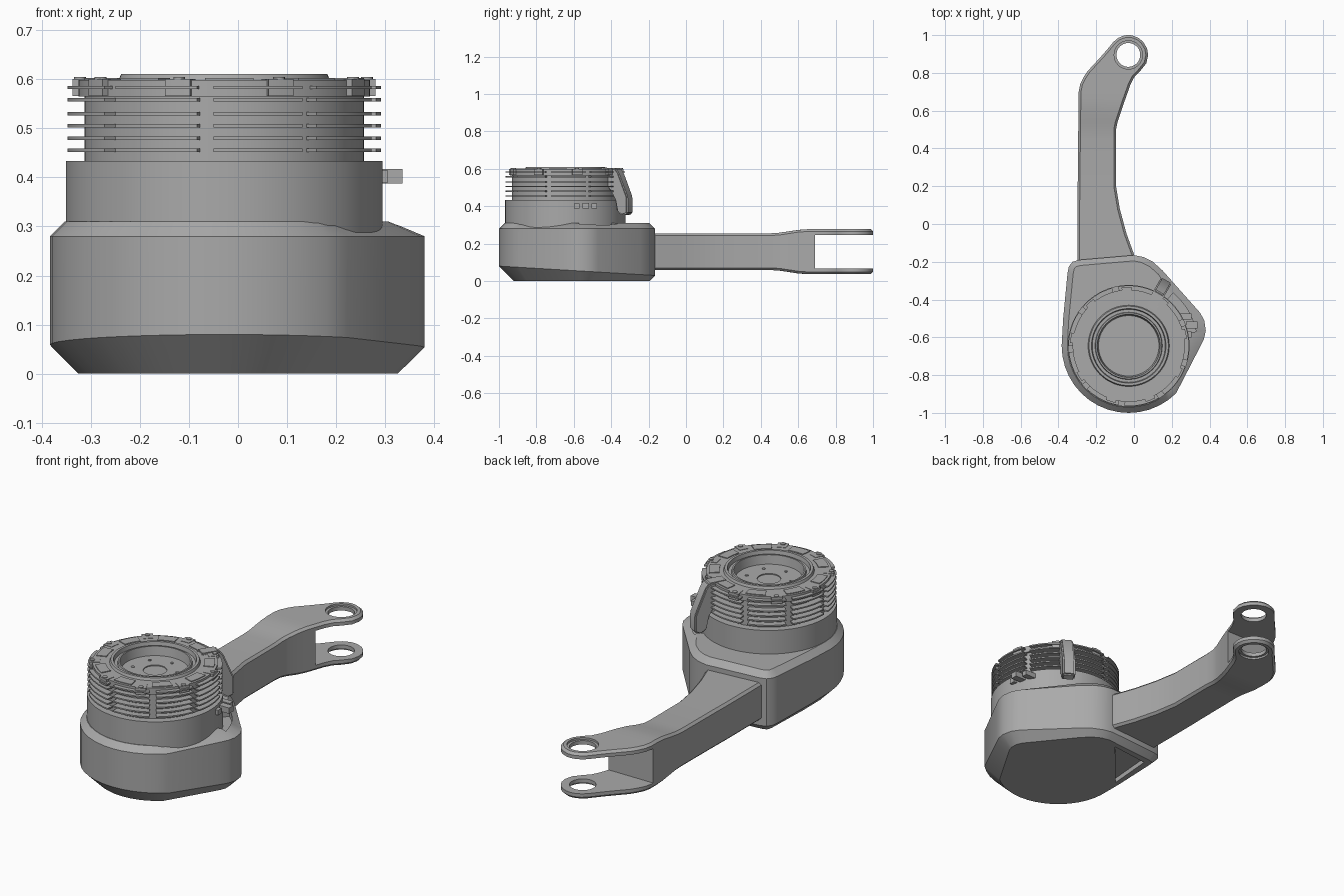
import bpy, bmesh, math
from mathutils import Vector, Matrix

cube = bpy.data.objects.get("Cube")
if cube:
    bpy.data.objects.remove(cube, do_unlink=True)

grey = bpy.data.materials.new("machined grey")
grey.use_nodes = True
grey.diffuse_color = (0.4, 0.4, 0.4, 1)
grey.node_tree.nodes["Principled BSDF"].inputs["Base Color"].default_value = grey.diffuse_color

CX, CY = -0.028, -0.645      # drum axis
HX, HY = -0.03, 0.895        # fork pin axis


def polar(r, deg, z=0.0):
    a = math.radians(deg)
    return Vector((CX + r * math.cos(a), CY + r * math.sin(a), z))


def finish(name, bm, angle=30):
    bmesh.ops.recalc_face_normals(bm, faces=bm.faces)
    mesh = bpy.data.meshes.new(name)
    bm.to_mesh(mesh)
    bm.free()
    mesh.materials.append(grey)
    ob = bpy.data.objects.new(name, mesh)
    bpy.context.collection.objects.link(ob)
    smooth(ob, angle)
    return ob


def smooth(ob, angle=30):
    bpy.ops.object.select_all(action='DESELECT')
    ob.select_set(True)
    bpy.context.view_layer.objects.active = ob
    bpy.ops.object.shade_smooth_by_angle(angle=math.radians(angle))


def loft(bm, rings, strip=False):
    """Skin a stack of equal rings; strip caps join mirrored point pairs."""
    loops = [[bm.verts.new(p) for p in ring] for ring in rings]
    n = len(loops[0])
    for a, b in zip(loops, loops[1:]):
        for i in range(n):
            j = (i + 1) % n
            bm.faces.new((a[i], a[j], b[j], b[i]))
    for cap in (loops[0], loops[-1]):
        if strip:
            for i in range(n // 2 - 1):
                bm.faces.new((cap[i], cap[i + 1], cap[n - 2 - i], cap[n - 1 - i]))
        else:
            bm.faces.new(cap)


def inset(points, amount):
    """Offset a counter-clockwise outline inwards by amount(x, y)."""
    out = []
    for i, p in enumerate(points):
        a = (p - points[i - 1]).normalized()
        b = (points[(i + 1) % len(points)] - p).normalized()
        na, nb = Vector((-a.y, a.x)), Vector((-b.y, b.x))
        out.append(p + (na + nb) / (1 + na.dot(nb)) * amount(p.x, p.y))
    return out


def revolve(bm, profile, cx=CX, cy=CY, n=72):
    turn = [math.tau * i / n for i in range(n)]
    loft(bm, [[(cx + r * math.cos(a), cy + r * math.sin(a), z) for a in turn]
              for r, z in profile])


def arc_block(bm, r0, r1, z0, z1, a0, a1, n=8):
    """Curved bar between two radii, two heights and two angles."""
    steps = [a0 + (a1 - a0) * i / n for i in range(n + 1)]
    flat = [(r1, a) for a in steps] + [(r0, a) for a in reversed(steps)]
    loft(bm, [[polar(r, a, z) for r, a in flat] for z in (z0, z1)])


def box(bm, centre, size):
    m = Matrix.Translation(centre) @ Matrix.Diagonal((*size, 1))
    bmesh.ops.create_cube(bm, size=1, matrix=m)


def cut(ob, bm):
    tool = finish("cutter", bm)
    tool.hide_render = True
    mod = ob.modifiers.new("cut", 'BOOLEAN')
    mod.operation, mod.solver, mod.object = 'DIFFERENCE', 'EXACT', tool
    bpy.ops.object.select_all(action='DESELECT')
    bpy.context.view_layer.objects.active = ob
    ob.select_set(True)
    bpy.ops.object.modifier_apply(modifier=mod.name)
    bpy.data.objects.remove(tool, do_unlink=True)
    smooth(ob)


# Housing: round at the front, nose on the left, straight back
outline = [polar(0.355, a).to_2d() for a in range(180, 316, 9)]
outline += [Vector(p) for p in (
    (0.345, -0.66), (0.37, -0.61), (0.38, -0.565), (0.372, -0.51), (0.35, -0.47),
    (0.15, -0.245), (0.1, -0.2), (0.05, -0.175), (0, -0.165),
    (-0.29, -0.19), (-0.325, -0.2), (-0.345, -0.225), (-0.352, -0.26), (-0.375, -0.5))]


def sloped(x, y):
    return 0.08 - 0.06 * (y + 1)


def top_inset(x, y):
    return 0.03 + 0.04 * min(1, max(0, (x - 0.15) / 0.2))


bm = bmesh.new()
loft(bm, [[(p.x, p.y, 0) for p in inset(outline, sloped)],
          [(p.x, p.y, sloped(p.x, p.y)) for p in outline],
          [(p.x, p.y, 0.28) for p in outline],
          [(p.x, p.y, 0.31) for p in inset(outline, top_inset)]])
housing = finish("housing", bm)

# Triangular pocket below and cable groove above
bm = bmesh.new()
loft(bm, [[(x, y, z) for x, y in ((-0.07, -0.23), (-0.28, -0.255), (-0.3, -0.5))]
          for z in (-0.05, 0.025)])
cut(housing, bm)
bm = bmesh.new()
arc_block(bm, 0.3, 0.365, 0.268, 0.4, 12, 50)
cut(housing, bm)

# Arm: stations of y, right edge, left edge
stations = [
    (-0.25, -0.3, 0.02), (-0.16, -0.3, 0), (-0.05, -0.3, -0.04), (0.08, -0.3, -0.075),
    (0.2, -0.298, -0.095), (0.45, -0.296, -0.095), (0.5, -0.295, -0.095),
    (0.54, -0.295, -0.087), (0.6, -0.294, -0.067), (0.65, -0.293, -0.05),
    (0.7, -0.293, -0.032), (0.74, -0.285, -0.018), (0.78, -0.265, 0.003),
    (0.81, -0.245, 0.033), (0.85, -0.208, 0.065), (0.895, -0.167, 0.075),
    (0.93, -0.137, 0.069), (0.965, -0.108, 0.048), (0.985, -0.084, 0.024),
    (0.997, -0.055, -0.005), (1.0, -0.04, -0.02)]
plan = [Vector((r, y)) for y, l, r in stations] + [Vector((l, y)) for y, l, r in reversed(stations)]


def half(y):
    t = min(1, max(0, (y - 0.45) / 0.2))
    return 0.098 + 0.022 * t * t * (3 - 2 * t)


rim = 0.012
small = inset(plan, lambda x, y: rim)
bm = bmesh.new()
loft(bm, [[(p.x, p.y, 0.157 + side * (half(q.y) - drop)) for p, q in zip(ring, plan)]
          for ring, side, drop in ((small, -1, 0), (plan, -1, rim), (plan, 1, rim), (small, 1, 0))],
     strip=True)
arm = finish("arm", bm)

# Fork slot and pin holes
bm = bmesh.new()
box(bm, (0, 0.94, 0.157), (1, 0.5, 0.18))
cut(arm, bm)
bm = bmesh.new()
revolve(bm, [(0.075, -0.05), (0.075, 0.047), (0.063, 0.047),
             (0.063, 0.267), (0.075, 0.267), (0.075, 0.36)], HX, HY, 40)
cut(arm, bm)

# Drum with stepped top and a sunken centre
bm = bmesh.new()
revolve(bm, [(0.322, 0.27), (0.322, 0.433), (0.285, 0.433), (0.285, 0.565), (0.297, 0.565),
             (0.297, 0.598), (0.215, 0.598), (0.21, 0.611), (0.197, 0.611), (0.193, 0.59),
             (0.178, 0.59), (0.175, 0.601), (0.167, 0.601), (0.16, 0.555), (0.056, 0.555),
             (0.056, 0.55), (0.05, 0.55)])
finish("drum", bm)

# Cooling fins in nine sectors
bm = bmesh.new()
for k in range(9):
    a = 23 + 40 * k
    for z in (0.455, 0.48, 0.505, 0.53, 0.558, 0.583):
        arc_block(bm, 0.28, 0.319, z - 0.0035, z + 0.0035, a + 3, a + 37)
finish("cooling_fins", bm)

# Rim lugs, lug screws and hub screws
bm = bmesh.new()
for k in range(9):
    a = 12 + 40 * k
    arc_block(bm, 0.26, 0.31, 0.566, 0.6, a - 5, a + 5)
    arc_block(bm, 0.235, 0.285, 0.59, 0.602, a + 10, a + 30)
    p = polar(0.297, a)
    revolve(bm, [(0.012, 0.59), (0.012, 0.604)], p.x, p.y, 16)
finish("rim_lugs", bm)
bm = bmesh.new()
for k in range(6):
    p = polar(0.11, 18 + 60 * k)
    revolve(bm, [(0.008, 0.55), (0.008, 0.559)], p.x, p.y, 12)
finish("hub_screws", bm)

# Slanted cable duct on the back left
duct = [(0.23, 0.585), (0.23, 0.606), (0.325, 0.604), (0.345, 0.58), (0.4, 0.45),
        (0.4, 0.36), (0.365, 0.35), (0.335, 0.37), (0.335, 0.44), (0.28, 0.5)]
side = Vector((-math.sin(math.radians(60)), math.cos(math.radians(60)), 0))
bm = bmesh.new()
loft(bm, [[polar(r, 60, z) + side * s for r, z in duct] for s in (-0.032, 0.032)])
bmesh.ops.bevel(bm, geom=bm.edges[:], offset=0.007, segments=2, affect='EDGES')
finish("cable_duct", bm)

# Small plug block and its neighbours
bm = bmesh.new()
box(bm, (0.305, -0.535, 0.402), (0.06, 0.035, 0.03))
for y in (-0.585, -0.49):
    box(bm, (0.27, y, 0.402), (0.07, 0.03, 0.026))
finish("plug_blocks", bm)
